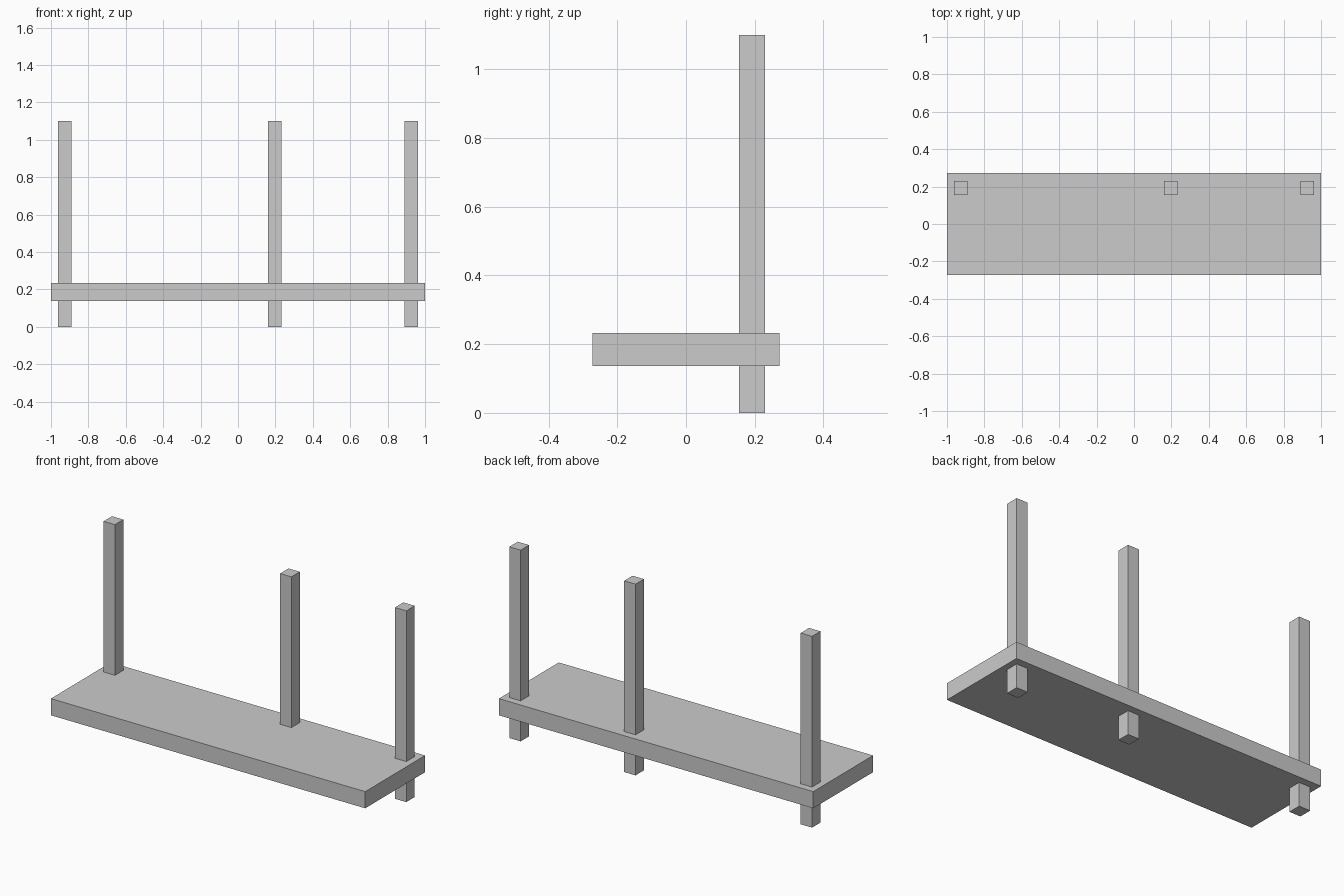
import bpy

if "Cube" in bpy.data.objects:
    bpy.data.objects.remove(bpy.data.objects["Cube"])


def box(name, x, y, z):
    """Box from (min, max) extents on each axis."""
    spans = (x, y, z)
    bpy.ops.mesh.primitive_cube_add(size=1, location=[(a + b) / 2 for a, b in spans])
    obj = bpy.context.object
    obj.name = name
    obj.scale = [b - a for a, b in spans]
    bpy.ops.object.transform_apply(location=False, rotation=False, scale=True)
    return obj


# Long flat plank
box("plank", (-1.0, 1.0), (-0.272, 0.272), (0.137, 0.233))

# Square posts passing through the plank along its back edge
for name, cx in (("left_post", -0.927), ("middle_post", 0.196), ("right_post", 0.927)):
    box(name, (cx - 0.036, cx + 0.036), (0.154, 0.230), (0.0, 1.10))
